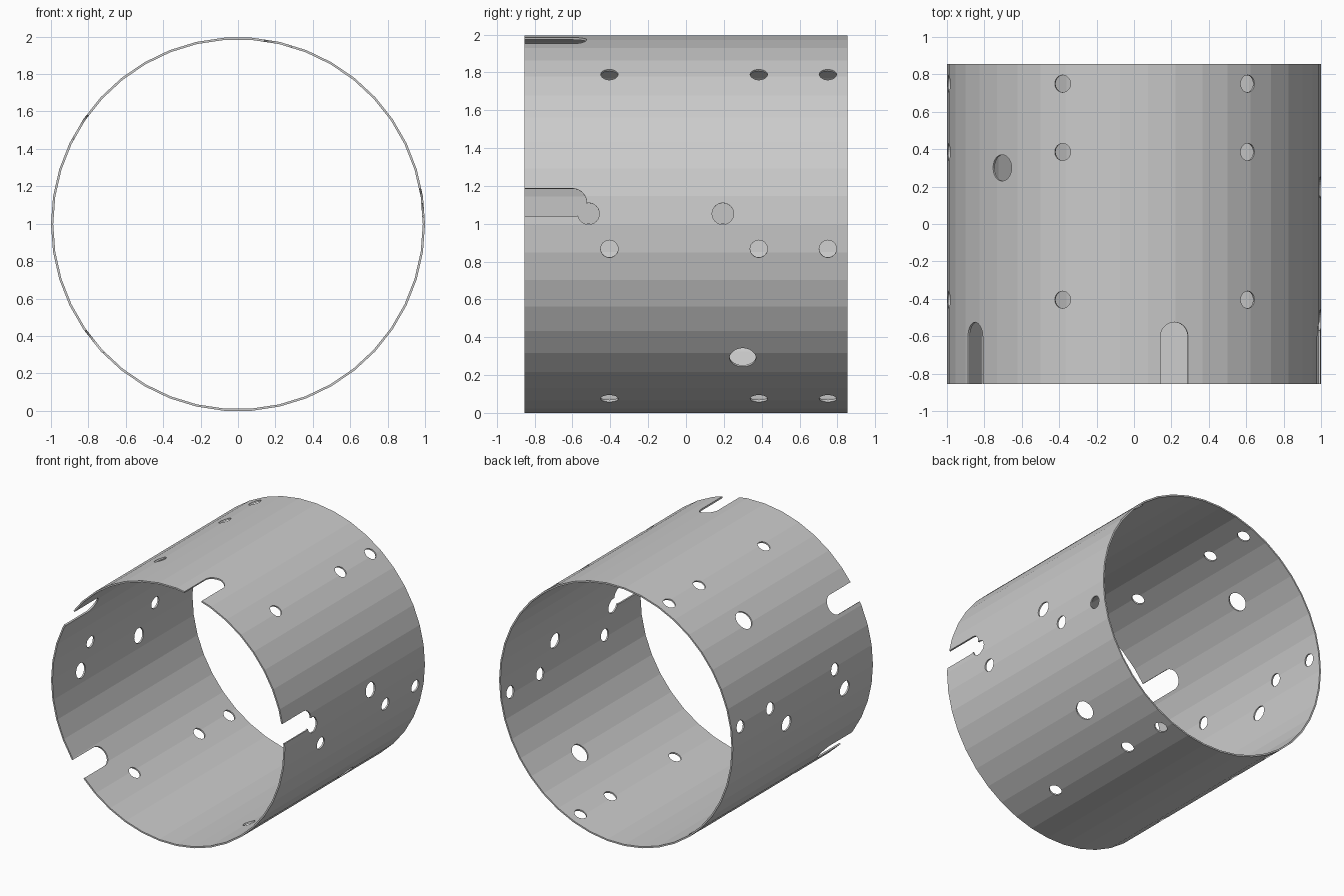
import bpy, bmesh
from math import sin, cos, pi, radians

if "Cube" in bpy.data.objects:
    bpy.data.objects.remove(bpy.data.objects["Cube"])

SIDES, OUTER, WALL, HALF = 42, 1.0, 0.012, 0.855
CZ = cos(pi / SIDES)          # lowest facet rests on z = 0


def make_object(name, bm):
    bmesh.ops.recalc_face_normals(bm, faces=bm.faces[:])
    mesh = bpy.data.meshes.new(name)
    bm.to_mesh(mesh)
    bm.free()
    obj = bpy.data.objects.new(name, mesh)
    bpy.context.collection.objects.link(obj)
    return obj


def add_radial_prism(bm, profile, angle):
    """Extrude a (tangent, y) profile outward through the wall at an angle."""
    a = radians(angle)
    rings = [[bm.verts.new((r * cos(a) - t * sin(a), y, CZ + r * sin(a) + t * cos(a)))
              for t, y in profile] for r in (0.85, 1.15)]
    bm.faces.new(rings[0])
    bm.faces.new(rings[1])
    n = len(profile)
    for i in range(n):
        j = (i + 1) % n
        bm.faces.new((rings[0][i], rings[0][j], rings[1][j], rings[1][i]))


def circle(y, r, n=24):
    return [(r * cos(2 * pi * i / n), y + r * sin(2 * pi * i / n)) for i in range(n)]


# Thin open tube lying along y
bm = bmesh.new()
loops = []
for r, y in ((OUTER, -HALF), (OUTER, HALF), (OUTER - WALL, HALF), (OUTER - WALL, -HALF)):
    loops.append([bm.verts.new((r * cos(2 * pi * i / SIDES), y, CZ + r * sin(2 * pi * i / SIDES)))
                  for i in range(SIDES)])
for k in range(4):
    a, b = loops[k], loops[(k + 1) % 4]
    for i in range(SIDES):
        j = (i + 1) % SIDES
        bm.faces.new((a[i], a[j], b[j], b[i]))
tube = make_object("tube_wall", bm)

# Round holes: six rows of three, two opposite pairs, two large ones
bm = bmesh.new()
for k in range(6):
    for y in (-0.405, 0.385, 0.75):
        add_radial_prism(bm, circle(y, 0.046), -7.5 + 60 * k)
for angle in (3.2, 183.2):
    for y in (-0.515, 0.195):
        add_radial_prism(bm, circle(y, 0.057), angle)
for angle in (-45, 135):
    add_radial_prism(bm, circle(0.30, 0.07), angle)
holes = make_object("hole_cutter", bm)

# Round-ended slots in the front rim
bm = bmesh.new()
R = 0.075
slot = [(-R, -1.0), (R, -1.0)] + [(R * cos(pi * i / 14), -0.6 + R * sin(pi * i / 14)) for i in range(15)]
for angle in (6.6, 77.5, 148.4, 219.3):
    add_radial_prism(bm, slot, angle)
slots = make_object("slot_cutter", bm)

# Cut, bake the result and drop the cutters
for cutter in (holes, slots):
    mod = tube.modifiers.new("cut", 'BOOLEAN')
    mod.operation = 'DIFFERENCE'
    mod.solver = 'EXACT'
    mod.object = cutter
    cutter.hide_render = True
bpy.context.view_layer.update()
baked = bpy.data.meshes.new_from_object(tube.evaluated_get(bpy.context.evaluated_depsgraph_get()))
tube.modifiers.clear()
tube.data = baked
for cutter in (holes, slots):
    bpy.data.objects.remove(cutter)
